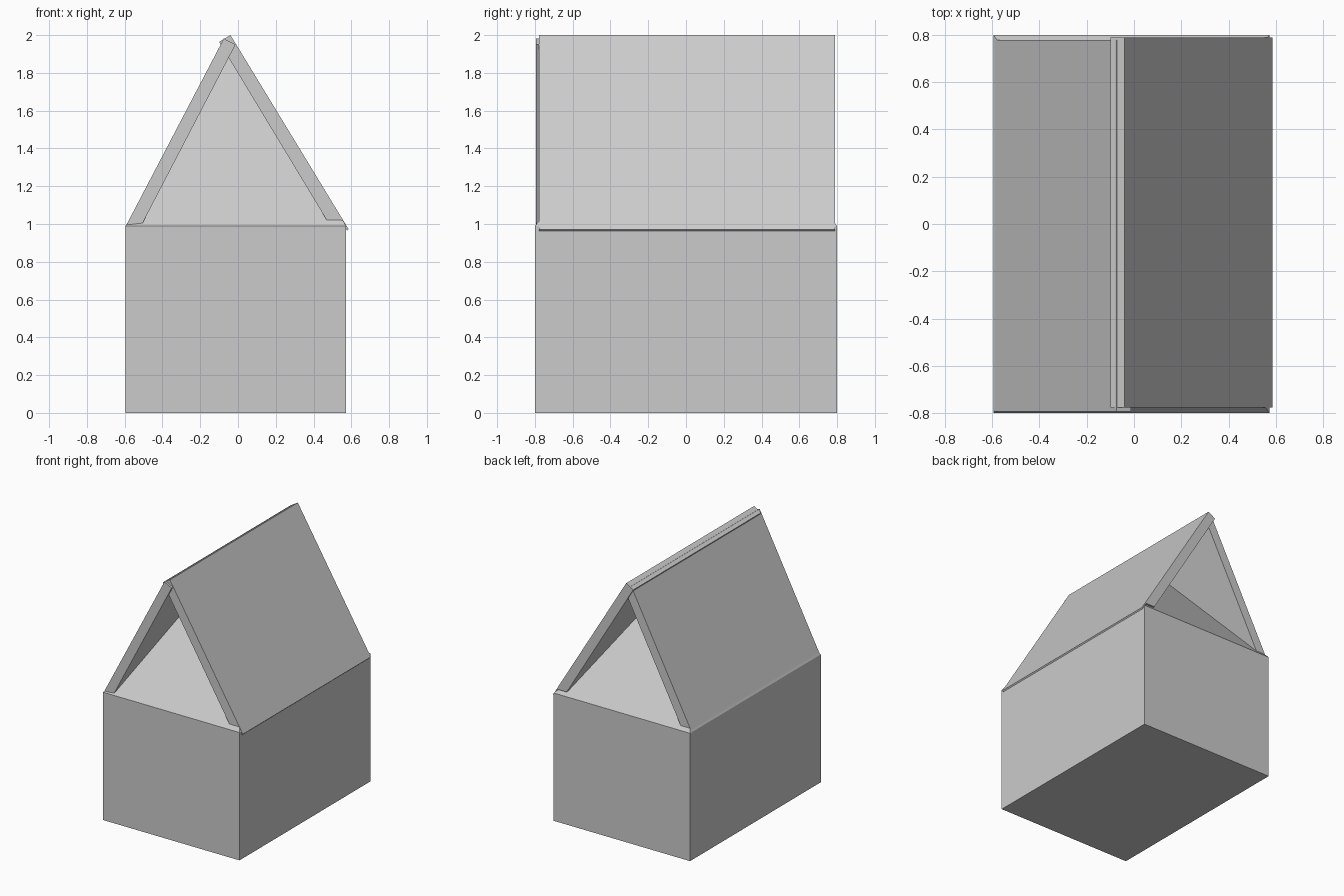
import bpy

if "Cube" in bpy.data.objects:
    bpy.data.objects.remove(bpy.data.objects["Cube"])


def make_mesh(name, verts, faces):
    mesh = bpy.data.meshes.new(name)
    mesh.from_pydata(verts, [], faces)
    mesh.update()
    obj = bpy.data.objects.new(name, mesh)
    bpy.context.collection.objects.link(obj)
    return obj


def extrude_profile(name, profile, y0, y1):
    """Extrude a counter-clockwise XZ outline along y."""
    n = len(profile)
    verts = [(x, y, z) for y in (y0, y1) for x, z in profile]
    faces = [tuple(range(n)), tuple(reversed(range(n, 2 * n)))]
    faces += [(i, i + n, (i + 1) % n + n, (i + 1) % n) for i in range(n)]
    return make_mesh(name, verts, faces)


# House body: box whose top rises into a four-sided point under the roof
corners = [(-0.595, -0.8), (0.573, -0.8), (0.573, 0.8), (-0.595, 0.8)]
body = [(x, y, z) for z in (0, 0.99) for x, y in corners] + [(-0.01, 0, 1.945)]
faces = [(3, 2, 1, 0)]
for i in range(4):
    j = (i + 1) % 4
    faces += [(i, j, j + 4, i + 4), (i + 4, j + 4, 8)]
make_mesh("house_body", body, faces)

# Left roof slab, slightly forward
extrude_profile("roof_left",
                [(-0.591, 0.995), (-0.505, 1.005), (-0.013, 1.95), (-0.075, 1.982)],
                -0.793, 0.778)

# Right roof slab, with a thin lip hanging over the wall
extrude_profile("roof_right",
                [(-0.04, 2.0), (-0.10, 1.964), (0.47, 1.02), (0.547, 1.02),
                 (0.578, 0.964), (0.586, 0.972)],
                -0.777, 0.789)
